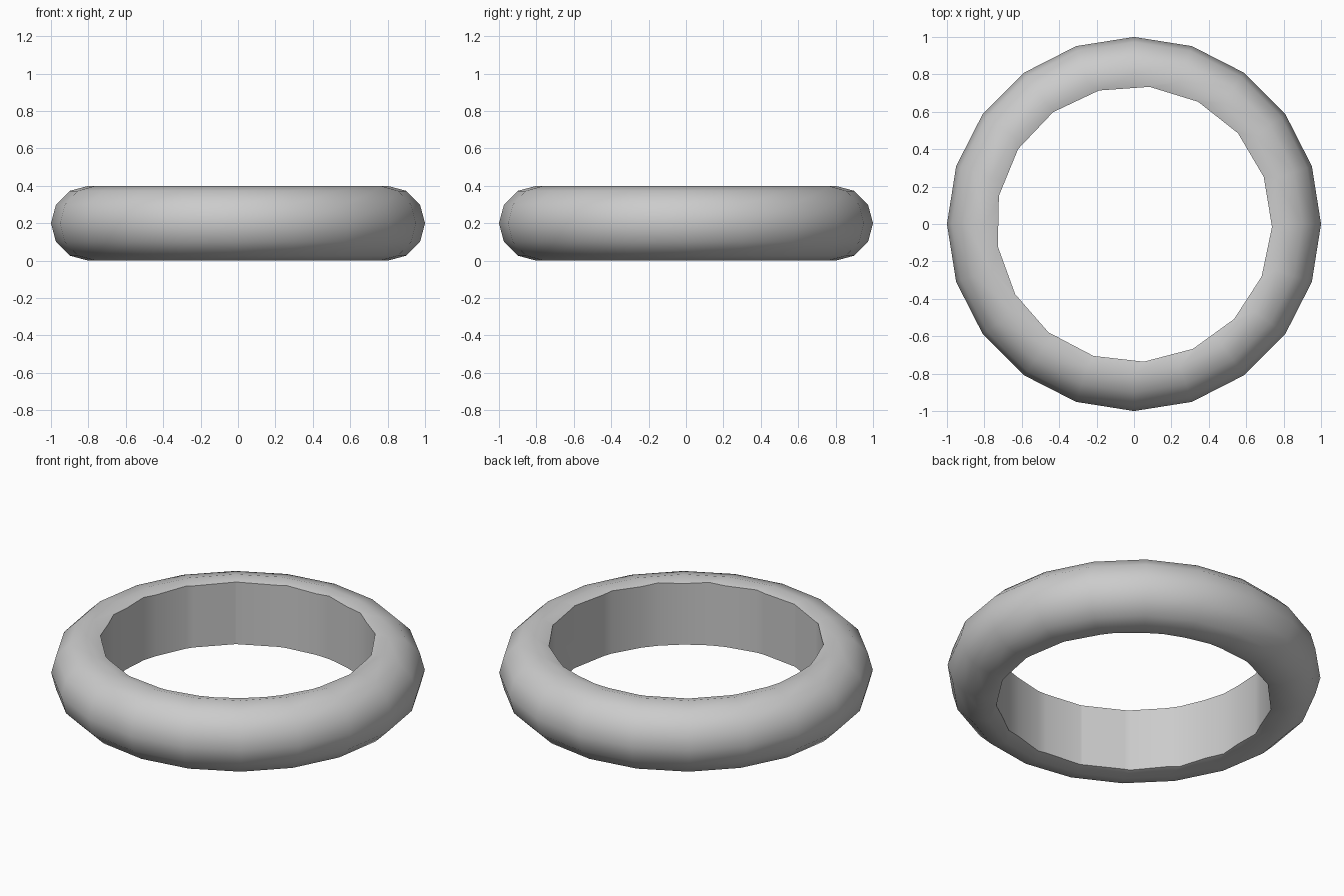
import bpy, math

if "Cube" in bpy.data.objects:
    bpy.data.objects.remove(bpy.data.objects["Cube"])

# ring body: 20-sided torus resting on the ground
bpy.ops.mesh.primitive_torus_add(major_segments=20, minor_segments=12,
                                 major_radius=0.8, minor_radius=0.2,
                                 location=(0, 0, 0.2))
ring = bpy.context.object
ring.name = "ring"

# straight inner wall: cut with a 17-sided cylinder, vertex on +x
bpy.ops.mesh.primitive_cylinder_add(vertices=17, radius=0.738, depth=1,
                                    location=(0, 0, 0.2),
                                    rotation=(0, 0, math.radians(-91.2)))
cutter = bpy.context.object
cutter.name = "hole_cutter"

cut = ring.modifiers.new("hole", 'BOOLEAN')
cut.operation = 'DIFFERENCE'
cut.solver = 'EXACT'
cut.object = cutter
bpy.ops.object.select_all(action='DESELECT')
ring.select_set(True)
bpy.context.view_layer.objects.active = ring
bpy.ops.object.modifier_apply(modifier="hole")
bpy.data.objects.remove(cutter, do_unlink=True)

# smooth surface with crisp rims
bpy.ops.object.shade_smooth_by_angle(angle=math.radians(45))
